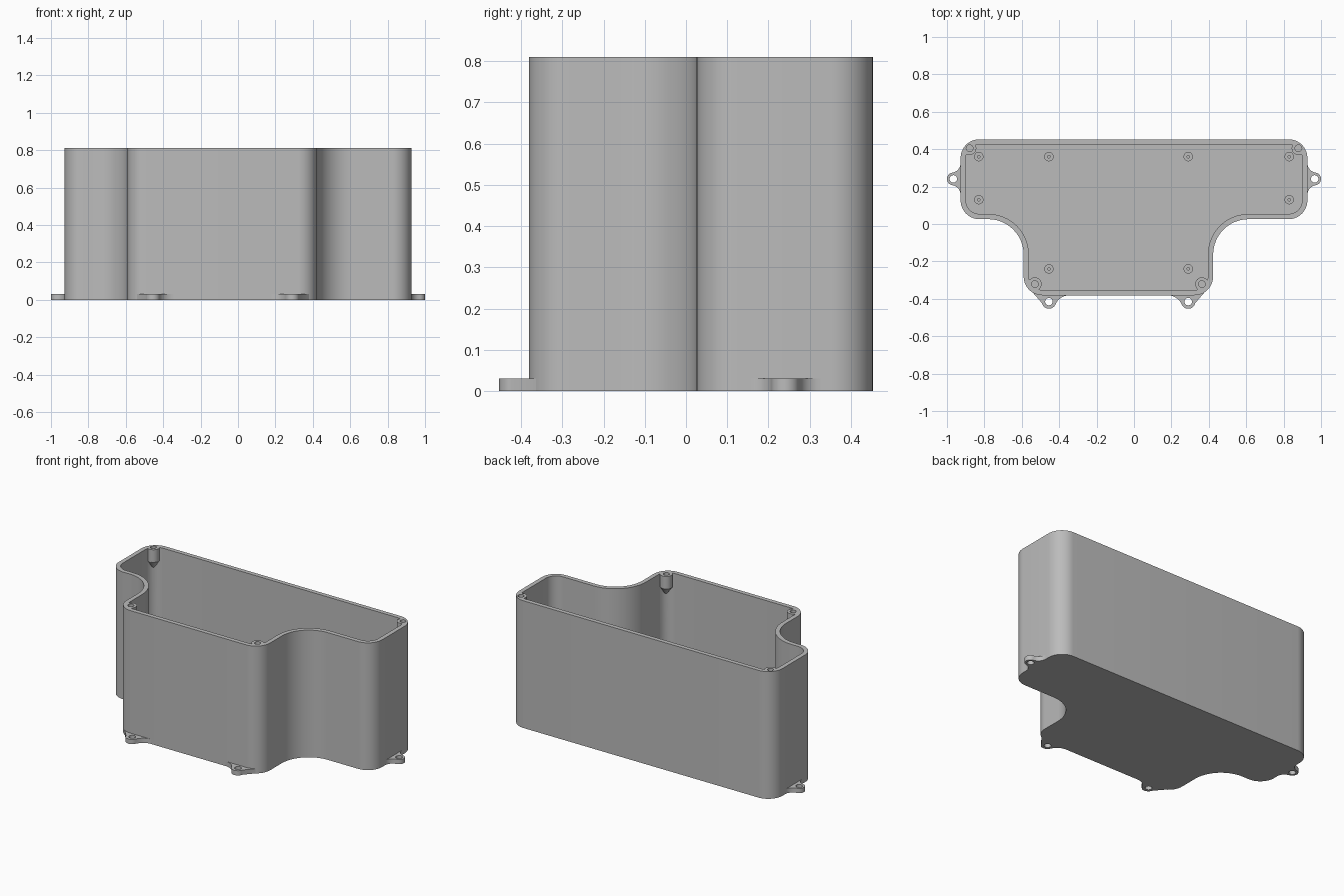
import bpy, bmesh, math
from mathutils import Vector

if "Cube" in bpy.data.objects:
    bpy.data.objects.remove(bpy.data.objects["Cube"])

H, FLOOR, WALL, R = 0.81, 0.03, 0.028, 0.10   # height, floor, wall, corner radius

grey = bpy.data.materials.new("light_grey")
grey.diffuse_color = (0.5, 0.5, 0.5, 1)
grey.use_nodes = True
grey.node_tree.nodes["Principled BSDF"].inputs["Base Color"].default_value = grey.diffuse_color


def loft(name, rings):
    """Closed solid through rings given as (2D points, z); both ends capped."""
    bm = bmesh.new()
    vs = [[bm.verts.new((p[0], p[1], z)) for p in pts] for pts, z in rings]
    for a, b in zip(vs, vs[1:]):
        n = len(a)
        for i in range(n):
            j = (i + 1) % n
            bm.faces.new((a[i], a[j], b[j], b[i]))
    bm.faces.new(vs[0][::-1])
    bm.faces.new(vs[-1])
    bmesh.ops.recalc_face_normals(bm, faces=bm.faces)
    me = bpy.data.meshes.new(name)
    bm.to_mesh(me)
    bm.free()
    me.materials.append(grey)
    ob = bpy.data.objects.new(name, me)
    bpy.context.collection.objects.link(ob)
    return ob


def circle(x, y, r, n=24):
    return [Vector((x + r * math.cos(2 * math.pi * i / n),
                    y + r * math.sin(2 * math.pi * i / n))) for i in range(n)]


def activate(ob):
    bpy.ops.object.select_all(action='DESELECT')
    ob.select_set(True)
    bpy.context.view_layer.objects.active = ob


def boolean(ob, other, op):
    activate(ob)
    m = ob.modifiers.new("cut", 'BOOLEAN')
    m.operation, m.solver, m.object = op, 'EXACT', other
    bpy.ops.object.modifier_apply(modifier=m.name)
    bpy.data.objects.remove(other)


# Plan corners, counter-clockwise: x, y, radius, convex?
X0, X1, XW, Y0, Y1, Y2 = -0.59, 0.423, 0.927, -0.381, 0.026, 0.453
CORNERS = [(X0, Y0, R, 1), (X1, Y0, R, 1), (X1, Y1, 0.19, 0), (XW, Y1, R, 1),
           (XW, Y2, R, 1), (-XW, Y2, R, 1), (-XW, Y1, R, 1), (X0, Y1, 0.19, 0)]


def outline(inset, n=12):
    pts = []
    for i, (x, y, r, convex) in enumerate(CORNERS):
        p = Vector((x, y))
        a = (Vector(CORNERS[i - 1][:2]) - p).normalized()
        b = (Vector(CORNERS[(i + 1) % 8][:2]) - p).normalized()
        s = 1 if convex else -1
        p = p + (a + b) * inset * s
        r -= inset * s
        c = p + (a + b) * r
        for k in range(n + 1):
            t = math.pi / 2 * k / n
            pts.append(c - (b * math.cos(t) + a * math.sin(t)) * r)
    return pts


# Open box with floor
outer, inner = outline(0), outline(WALL)
body = loft("enclosure_body", [(outer, 0), (outer, H), (inner, H), (inner, FLOOR)])

# Lid screw bosses in four corners, with sloped undersides and blind holes
for x, y, sx, sy, off in [(-XW, Y2, 1, -1, 0.048), (XW, Y2, -1, -1, 0.048),
                          (X0, Y0, 1, 1, 0.06), (X1, Y0, -1, 1, 0.06)]:
    corner, d = Vector((x, y)), Vector((sx, sy))
    centre, arc = corner + d * off, corner + d * R
    ring = []
    for p in circle(*centre, 0.036):
        v = p - arc
        ring.append(arc + v * min(1, 0.094 / v.length))
    tip = arc - d.normalized() * 0.085
    small = [tip + (p - tip) * 0.1 for p in ring]
    boolean(body, loft("boss", [(small, 0.67), (ring, 0.73), (ring, H)]), 'UNION')
    hole = circle(*centre, 0.018)
    boolean(body, loft("hole", [(hole, 0.74), (hole, H + 0.05)]), 'DIFFERENCE')
parts = [body]

# Board standoffs on the floor
for x, y in [(-0.83, 0.36), (-0.455, 0.36), (0.29, 0.36), (0.83, 0.36),
             (-0.83, 0.13), (0.83, 0.13), (-0.455, -0.24), (0.29, -0.24)]:
    o, h = circle(x, y, 0.025), circle(x, y, 0.007)
    parts.append(loft("standoff", [(o, FLOOR - 0.01), (o, 0.06), (h, 0.06), (h, 0.035)]))


def flare(r, w, c, n=8):
    """Concave arc from the tip circle to the wall, plus its angle on the tip."""
    q = (w * w + c * c - r * r) / (2 * (r + w))
    cu, cv = q - w, c
    a1 = math.atan2(-cv, -cu)
    pts = [(cu + q * math.cos(t), cv + q * math.sin(t))
           for t in [a1 + (-math.pi - a1) * k / n for k in range(n + 1)]]
    return pts, math.atan2(cv, cu)


def tab(name, x, y, out, side, r, w, c, at_corner):
    """Mounting ear: round tip, flared root; 'side' points to the box corner."""
    arc, ang = flare(r, w, c)
    start = 1.35 if at_corner else ang
    prof = [(-0.07, 0.105)] if at_corner else [(-w - 0.015, c)] + arc[:0:-1]
    prof += [(r * math.cos(t), r * math.sin(t))
             for t in [start - (start + ang) * k / 16 for k in range(17)]]
    prof += [(u, -v) for u, v in arc[1:]] + [(-w - 0.015, -c)]
    if at_corner:
        prof.append((-w - 0.015, 0.07))
    o, s, p0 = Vector(out), Vector(side), Vector((x, y))
    pts = [p0 + o * u + s * v for u, v in prof]
    ob = loft(name, [(pts, 0), (pts, FLOOR)])
    hole = circle(x, y, 0.02)
    boolean(ob, loft("hole", [(hole, -0.05), (hole, 0.1)]), 'DIFFERENCE')
    parts.append(ob)


# Mounting tabs: one per side, two along the front
for s in (-1, 1):
    tab("side_tab", s * 0.966, 0.241, (s, 0), (0, 1), 0.034, 0.039, 0.085, False)
    tab("front_tab", -0.0825 + s * 0.3725, -0.415, (0, -1), (s, 0),
        0.038, 0.034, 0.11, True)

for ob in parts:
    activate(ob)
    bpy.ops.object.shade_smooth_by_angle(angle=math.radians(30))
